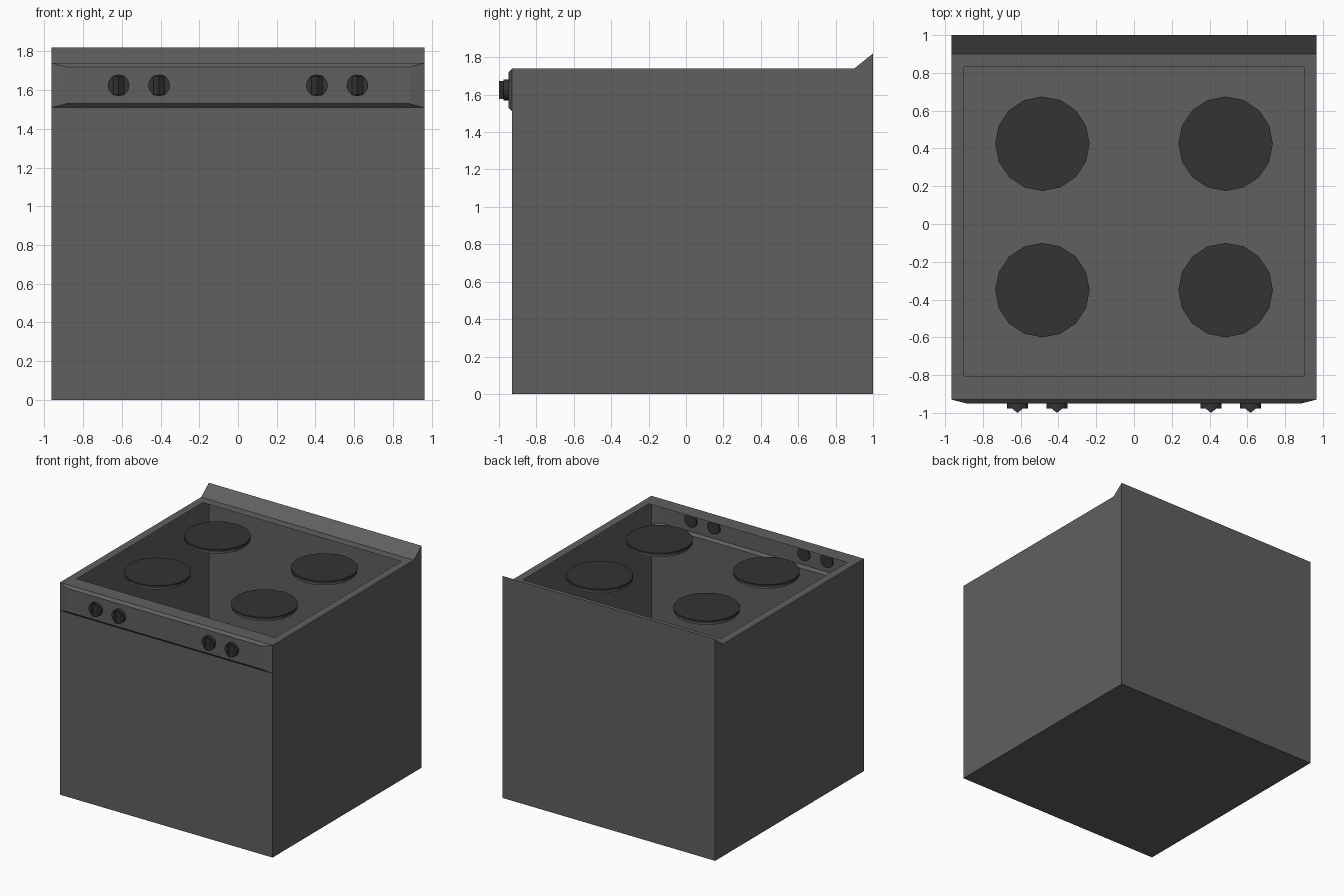
import bpy, bmesh, math
from mathutils import Matrix

if "Cube" in bpy.data.objects:
    bpy.data.objects.remove(bpy.data.objects["Cube"])


def material(name, v):
    m = bpy.data.materials.new(name)
    m.diffuse_color = (v, v, v, 1)
    m.use_nodes = True
    m.node_tree.nodes["Principled BSDF"].inputs["Base Color"].default_value = m.diffuse_color
    return m


grey = material("dark grey enamel", 0.115)
black = material("charcoal iron", 0.033)


def finish(name, bm, mat):
    bmesh.ops.remove_doubles(bm, verts=bm.verts, dist=0.0005)
    bmesh.ops.recalc_face_normals(bm, faces=bm.faces)
    me = bpy.data.meshes.new(name)
    bm.to_mesh(me)
    bm.free()
    me.materials.append(mat)
    ob = bpy.data.objects.new(name, me)
    bpy.context.collection.objects.link(ob)
    return ob


def face(bm, pts):
    bm.faces.new([bm.verts.new(p) for p in pts])


def frame(bm, outer, inner):
    """Ring of four quads between two rectangles."""
    for i in range(4):
        j = (i + 1) % 4
        face(bm, [outer[i], outer[j], inner[j], inner[i]])


def rect_xy(w, y0, y1, z):
    return [(-w, y0, z), (w, y0, z), (w, y1, z), (-w, y1, z)]


def rect_xz(w, z0, z1, y):
    return [(-w, y, z0), (w, y, z0), (w, y, z1), (-w, y, z1)]


W, F, B, T = 0.965, -0.93, 1.0, 1.74

# Hollow thin-walled body, open at the hob
bm = bmesh.new()
side = [(F, 0), (B, 0), (B, 1.82), (0.9, T), (F, T), (F, 1.51)]
for s in (-W, W):
    face(bm, [(s, y, z) for y, z in side])
face(bm, rect_xy(W, F, B, 0))             # floor
face(bm, rect_xz(W, 0, 1.82, B))          # back
face(bm, rect_xz(W, 0, 1.51, F))          # oven front
face(bm, [(-W, 0.9, T), (W, 0.9, T), (W, B, 1.82), (-W, B, 1.82)])  # splashback
frame(bm, rect_xy(W, F, 0.9, T), rect_xy(0.9, -0.805, 0.83, T))     # hob rim
# Raised control panel with bevelled border
panel = rect_xz(0.885, 1.53, 1.72, -0.95)
frame(bm, rect_xz(W, 1.51, T, F), panel)
face(bm, panel)
finish("cooker_body", bm, grey)


def disc(name, x, y, z0, z1, r, mat):
    bm = bmesh.new()
    bmesh.ops.create_cone(bm, cap_ends=True, segments=16, radius1=r, radius2=r,
                          depth=z1 - z0,
                          matrix=Matrix.Translation((x, y, (z0 + z1) / 2)))
    return finish(name, bm, mat)


# Four hotplates on grey rings
for x in (-0.485, 0.485):
    for y in (-0.35, 0.425):
        disc("hotplate", x, y, 1.717, 1.735, 0.25, black)
        disc("hotplate_ring", x, y, 1.70, 1.716, 0.244, grey)

# Control knobs with a vertical grip ridge
for x in (-0.617, -0.408, 0.408, 0.617):
    z, r = 1.625, 0.056
    bm = bmesh.new()
    bmesh.ops.create_cone(bm, cap_ends=True, segments=16, radius1=r, radius2=r,
                          depth=0.04,
                          matrix=Matrix.Translation((x, -0.957, z))
                          @ Matrix.Rotation(math.pi / 2, 4, 'X'))
    tri = [(-0.03, -0.976), (0.03, -0.976), (0.0, -1.0)]
    lo = [(x + a, b, z - 0.049) for a, b in tri]
    hi = [(x + a, b, z + 0.049) for a, b in tri]
    face(bm, lo)
    face(bm, hi)
    for i in range(3):
        j = (i + 1) % 3
        face(bm, [lo[i], lo[j], hi[j], hi[i]])
    finish("control_knob", bm, black)
